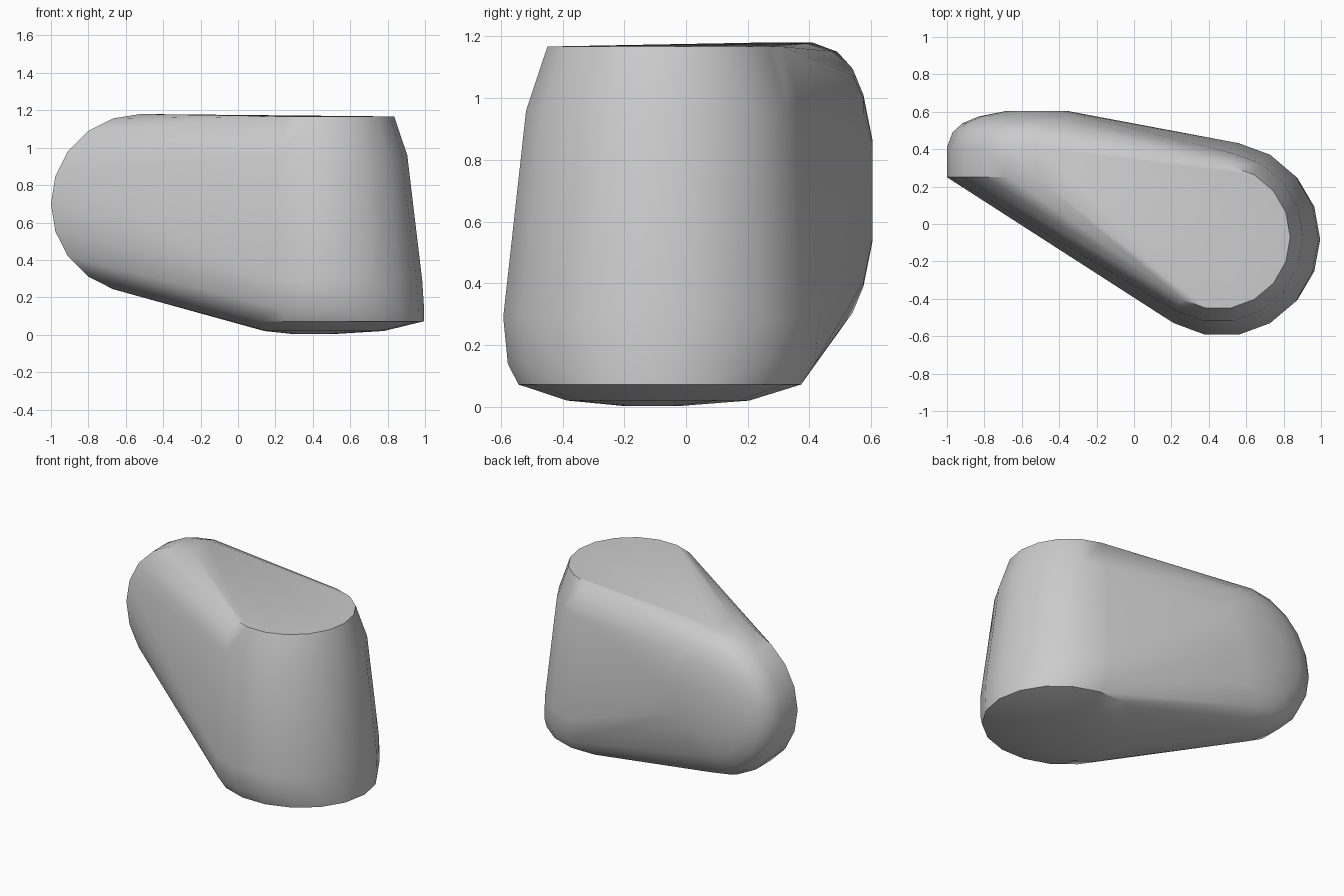
import bpy, bmesh
from math import sin, cos, tau, radians
from mathutils import Vector

cube = bpy.data.objects.get("Cube")
if cube:
    bpy.data.objects.remove(cube, do_unlink=True)

grey = bpy.data.materials.new("plain grey")
grey.use_nodes = True
grey.diffuse_color = (0.6, 0.6, 0.6, 1)
grey.node_tree.nodes["Principled BSDF"].inputs["Base Color"].default_value = grey.diffuse_color

bm = bmesh.new()


def ring(centre, u, v, count=18):
    """Add the points of an ellipse with half axes u and v."""
    c, u, v = Vector(centre), Vector(u), Vector(v)
    for i in range(count):
        a = tau * i / count
        bm.verts.new(c + u * cos(a) + v * sin(a))


# Upright tapered end: centre x, centre y, height, half width, half depth
for x, y, z, w, d in [(0.40, -0.11, 0.003, 0.1, 0.1),
                      (0.46, -0.09, 0.02, 0.32, 0.30),
                      (0.50, -0.085, 0.072, 0.495, 0.465),
                      (0.48, -0.08, 0.14, 0.515, 0.505),
                      (0.47, -0.08, 0.29, 0.515, 0.52),
                      (0.45, -0.07, 0.96, 0.455, 0.455),
                      (0.45, -0.07, 1.167, 0.385, 0.385)]:
    ring((x, y, z), (w, 0, 0), (0, d, 0))

# Narrow rounded end lying along y: depth, radius
for y, r in [(0.25, 0.48), (0.41, 0.48), (0.49, 0.45), (0.54, 0.395),
             (0.575, 0.31), (0.605, 0.16)]:
    ring((-0.52, y, 0.70), (r, 0, 0), (0, 0, r), 20)

# Wrap both ends in one skin
hull = bmesh.ops.convex_hull(bm, input=bm.verts)
loose = {g for g in hull["geom_interior"] + hull["geom_unused"]
         if isinstance(g, bmesh.types.BMVert)}
bmesh.ops.delete(bm, geom=list(loose), context='VERTS')
bmesh.ops.dissolve_limit(bm, angle_limit=radians(1.5), verts=bm.verts, edges=bm.edges)
bmesh.ops.recalc_face_normals(bm, faces=bm.faces)

mesh = bpy.data.meshes.new("rounded_wedge_body")
bm.to_mesh(mesh)
bm.free()
mesh.materials.append(grey)
body = bpy.data.objects.new("rounded_wedge_body", mesh)
bpy.context.collection.objects.link(body)
bpy.context.view_layer.objects.active = body
body.select_set(True)
bpy.ops.object.shade_smooth_by_angle(angle=radians(30))
